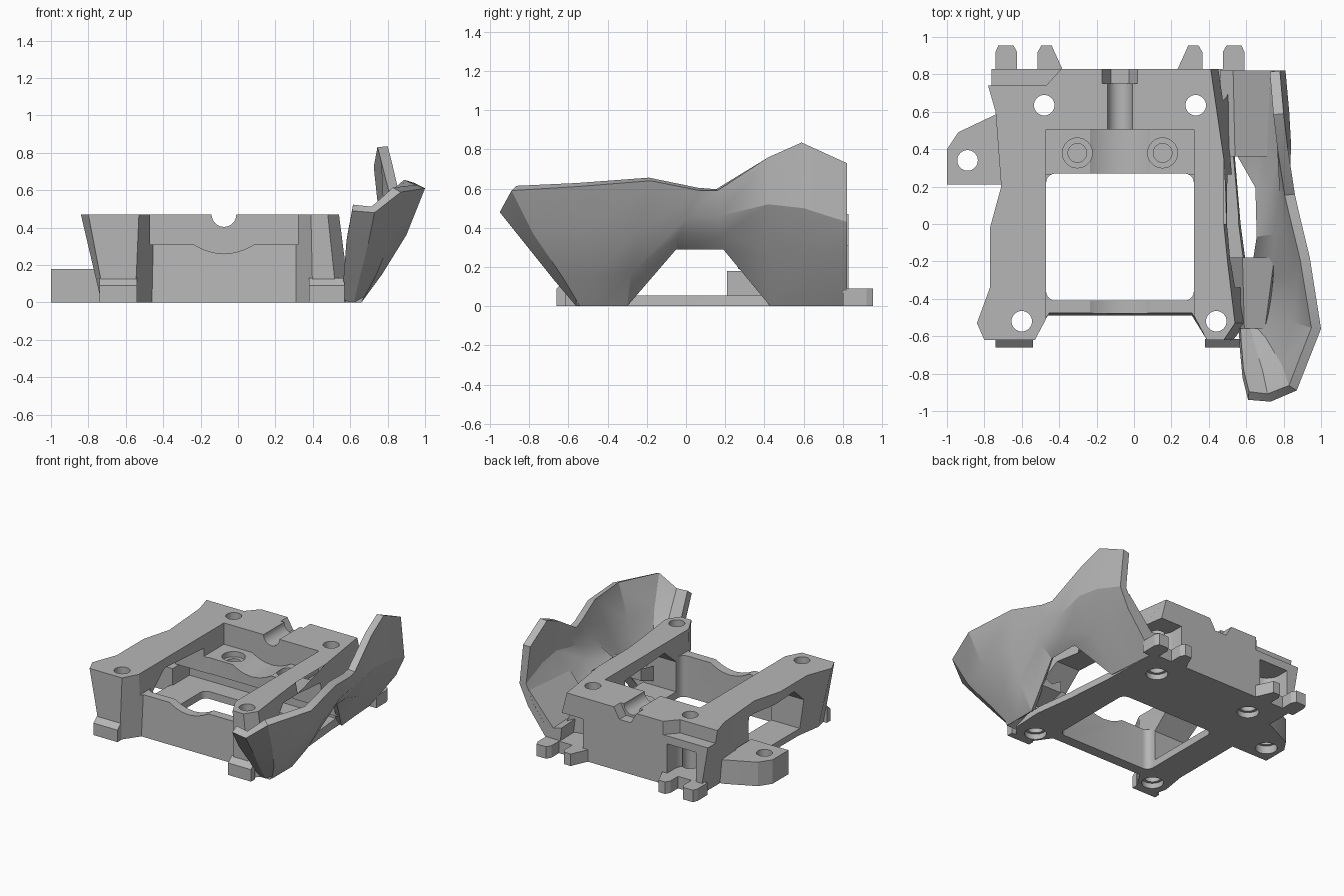
import bpy, bmesh, math

old = bpy.data.objects.get("Cube")
if old:
    bpy.data.objects.remove(old, do_unlink=True)

MID = -0.075  # symmetry line of the frame
H = 0.47      # frame height

grey = bpy.data.materials.new("plain grey")
grey.use_nodes = True
colour = (0.47, 0.47, 0.47, 1)
grey.diffuse_color = colour
grey.node_tree.nodes["Principled BSDF"].inputs["Base Color"].default_value = colour


def finish(name, bm):
    bmesh.ops.recalc_face_normals(bm, faces=bm.faces)
    mesh = bpy.data.meshes.new(name)
    bm.to_mesh(mesh)
    bm.free()
    mesh.materials.append(grey)
    ob = bpy.data.objects.new(name, mesh)
    bpy.context.collection.objects.link(ob)
    return ob


def loft(name, lower, upper):
    """Solid between two rings of 3D points."""
    bm = bmesh.new()
    a = [bm.verts.new(p) for p in lower]
    b = [bm.verts.new(p) for p in upper]
    bm.faces.new(a)
    bm.faces.new(b)
    for i in range(len(a)):
        j = (i + 1) % len(a)
        bm.faces.new((a[i], a[j], b[j], b[i]))
    return finish(name, bm)


def prism(name, outline, lo, hi, axis="z"):
    """Extrude a 2D outline along an axis."""
    place = {"x": lambda p, h: (h, p[0], p[1]),
             "y": lambda p, h: (p[0], h, p[1]),
             "z": lambda p, h: (p[0], p[1], h)}[axis]
    return loft(name, [place(p, lo) for p in outline], [place(p, hi) for p in outline])


def circle(x, y, r, n=32):
    return [(x + r * math.cos(math.tau * i / n), y + r * math.sin(math.tau * i / n)) for i in range(n)]


def rounded(x0, x1, y0, y1, r):
    pts = []
    corners = ((x1 - r, y1 - r), (x0 + r, y1 - r), (x0 + r, y0 + r), (x1 - r, y0 + r))
    for k, (cx, cy) in enumerate(corners):
        for s in range(6):
            a = math.pi / 2 * (k + s / 5)
            pts.append((cx + r * math.cos(a), cy + r * math.sin(a)))
    return pts


def select(ob):
    bpy.ops.object.select_all(action="DESELECT")
    ob.select_set(True)
    bpy.context.view_layer.objects.active = ob


def cut(target, cutter):
    cutter.hide_render = True
    mod = target.modifiers.new("cut", "BOOLEAN")
    mod.operation = "DIFFERENCE"
    mod.solver = "EXACT"
    mod.object = cutter
    select(target)
    bpy.ops.object.modifier_apply(modifier=mod.name)
    bpy.data.objects.remove(cutter, do_unlink=True)


def smooth(ob, degrees=30):
    select(ob)
    bpy.ops.object.shade_smooth_by_angle(angle=math.radians(degrees))


# Frame body: top and bottom outlines lofted so that the flanks lean
top = [(-.84, -.53), (-.80, -.62), (-.53, -.62), (-.45, -.47), (.31, -.47), (.39, -.62),
       (.48, -.62), (.54, -.53), (.50, -.2), (.48, 0), (.48, .35), (.41, .83),
       (-.78, .83), (-.78, .74), (-.74, .6), (-.71, .2), (-.77, -.02), (-.77, -.34)]
bottom = [(-.73, -.53), (-.71, -.62), (-.55, -.62), (-.46, -.49), (.31, -.49), (.40, -.62),
          (.53, -.62), (.60, -.53), (.61, -.3), (.57, 0), (.54, .35), (.53, .83),
          (-.70, .83), (-.70, .74), (-.70, .6), (-.70, .2), (-.70, -.02), (-.70, -.34)]
frame = loft("frame", [(x, y, 0) for x, y in bottom], [(x, y, H) for x, y in top])

# Central opening, upper recess with a dipped floor, and side windows
cut(frame, prism("opening", rounded(-.47, .32, -.41, .27, .05), -.1, .6))
dip = [(MID + .16 * math.cos(math.pi * t / 8), .31 - .025 * (1 - math.cos(math.tau * t / 8)))
       for t in range(9)]
recess = [(-.47, .6), (.32, .6), (.32, .31)] + dip + [(-.47, .31)]
cut(frame, prism("recess", recess, -.8, .505, "y"))
window = [(-.34, .055), (.41, .055), (.41, .19), (.265, .19), (.265, .37), (-.2, .4), (-.34, .28)]
cut(frame, prism("window", window, -1.2, 1.2, "x"))

# Rear groove with its wider nut seat, and the lowered rear corner
cut(frame, prism("groove", circle(MID, H, .066), .4, .9, "y"))
cut(frame, prism("nut_seat", circle(MID, H, .095, 6), .75, .9, "y"))
cut(frame, prism("corner_step", [(-.9, .74), (-.47, .74), (-.38, .84), (-.38, .9), (-.9, .9)], .37, .6))

# Bolt holes with wider mouths underneath, and blind holes in the rear shelf
for x, y in ((-.6, -.52), (.44, -.52), (-.48, .635), (.33, .635)):
    cut(frame, prism("bolt_hole", circle(x, y, .055), -.1, .6))
    cut(frame, prism("bolt_mouth", circle(x, y, .075), -.1, .04))
for side in (-1, 1):
    cx = MID + side * .228
    cut(frame, prism("shelf_counterbore", circle(cx, .38, .08), .27, .4))
    cut(frame, prism("shelf_hole", circle(cx, .38, .05), .22, .4))
    # Rounded pockets above the rear lugs
    px = MID + side * .47
    cut(frame, prism("rear_pocket", rounded(px - .12, px + .12, .64, 1.0, .1), .09, .31))
smooth(frame)

# Front feet
for label, x0, x1 in (("right", -.74, -.54), ("left", .38, .57)):
    prism(label + "_front_foot", [(-.615, 0), (-.66, 0), (-.66, .09), (-.615, .13)], x0, x1, "x")

# Rear lugs: a straight outer and a flared inner one on each side
for side in (-1, 1):
    for near, far, flare in ((.55, .665, 0), (.44, .35, -.055)):
        s = 1 if far > near else -1
        pts = [(near, .80), (far + flare, .80), (far, .92), (far - s * .015, .955),
               (near + s * .02, .955), (near, .92)]
        prism("rear_lug", [(MID + side * x, y) for x, y in pts], 0, .09)

# Side ear with a bolt hole
ear = prism("side_ear", [(-1, .21), (-.69, .21), (-.69, .60), (-.73, .59), (-.94, .49), (-1, .4)], 0, .18)
cut(ear, prism("ear_hole", circle(-.89, .34, .055), -.1, .3))
cut(ear, prism("ear_mouth", circle(-.89, .34, .075), -.1, .06))
smooth(ear)

# Shield: points from bottom to top at each station from nose to rear
stations = [
    ((.56, -.55, 0), (.565, -.66, .14), (.58, -.82, .33), (.61, -.94, .49)),
    ((.62, -.56, 0), (.65, -.67, .13), (.70, -.83, .33), (.73, -.95, .48)),
    ((.66, -.54, 0), (.74, -.63, .15), (.83, -.78, .37), (.87, -.89, .59)),
    ((.66, -.45, 0), (.77, -.48, .15), (.90, -.53, .36), (1.0, -.56, .61)),
    ((.66, -.30, 0), (.78, -.28, .17), (.88, -.25, .38), (.94, -.18, .64)),
    ((.69, -.05, .29), (.79, -.04, .36), (.85, 0, .45), (.88, .07, .59)),
    ((.69, .19, .29), (.77, .18, .36), (.83, .17, .46), (.86, .16, .59)),
    ((.56, .43, 0), (.72, .42, .27), (.84, .42, .52), (.82, .42, .76)),
    ((.545, .60, 0), (.73, .60, .28), (.83, .60, .50), (.80, .59, .835)),
    ((.53, .82, 0), (.74, .82, .28), (.81, .82, .43), (.78, .82, .73)),
]
bm = bmesh.new()
grid = [[bm.verts.new(p) for p in s] for s in stations]
for a, b in zip(grid, grid[1:]):
    for j in range(len(a) - 1):
        bm.faces.new((a[j], b[j], b[j + 1], a[j + 1]))
shield = finish("shield", bm)
# The outer side must face away from the frame
if sum(p.normal.x * p.area for p in shield.data.polygons) < 0:
    shield.data.flip_normals()
wall = shield.modifiers.new("wall", "SOLIDIFY")
wall.thickness = .055
wall.offset = -1
select(shield)
bpy.ops.object.modifier_apply(modifier=wall.name)
smooth(shield, 25)

# Webs filling the valley between shield and frame
web_front = [(.52, 0), (.66, 0), (.72, .13), (.70, .16), (.59, .10), (.52, .14)]
web_back = [(.50, .15), (.68, .15), (.76, .22), (.75, .28), (.58, .19), (.50, .24)]
loft("front_web", [(x, -.56, z) for x, z in web_front], [(x, -.18, z) for x, z in web_back])
web_front = [(.50, .10), (.57, .10), (.71, .30), (.71, .38), (.54, .18), (.47, .20)]
web_back = [(.48, 0), (.53, 0), (.73, .28), (.73, .40), (.53, .17), (.46, .19)]
loft("rear_web", [(x, .36, z) for x, z in web_front], [(x, .82, z) for x, z in web_back])
